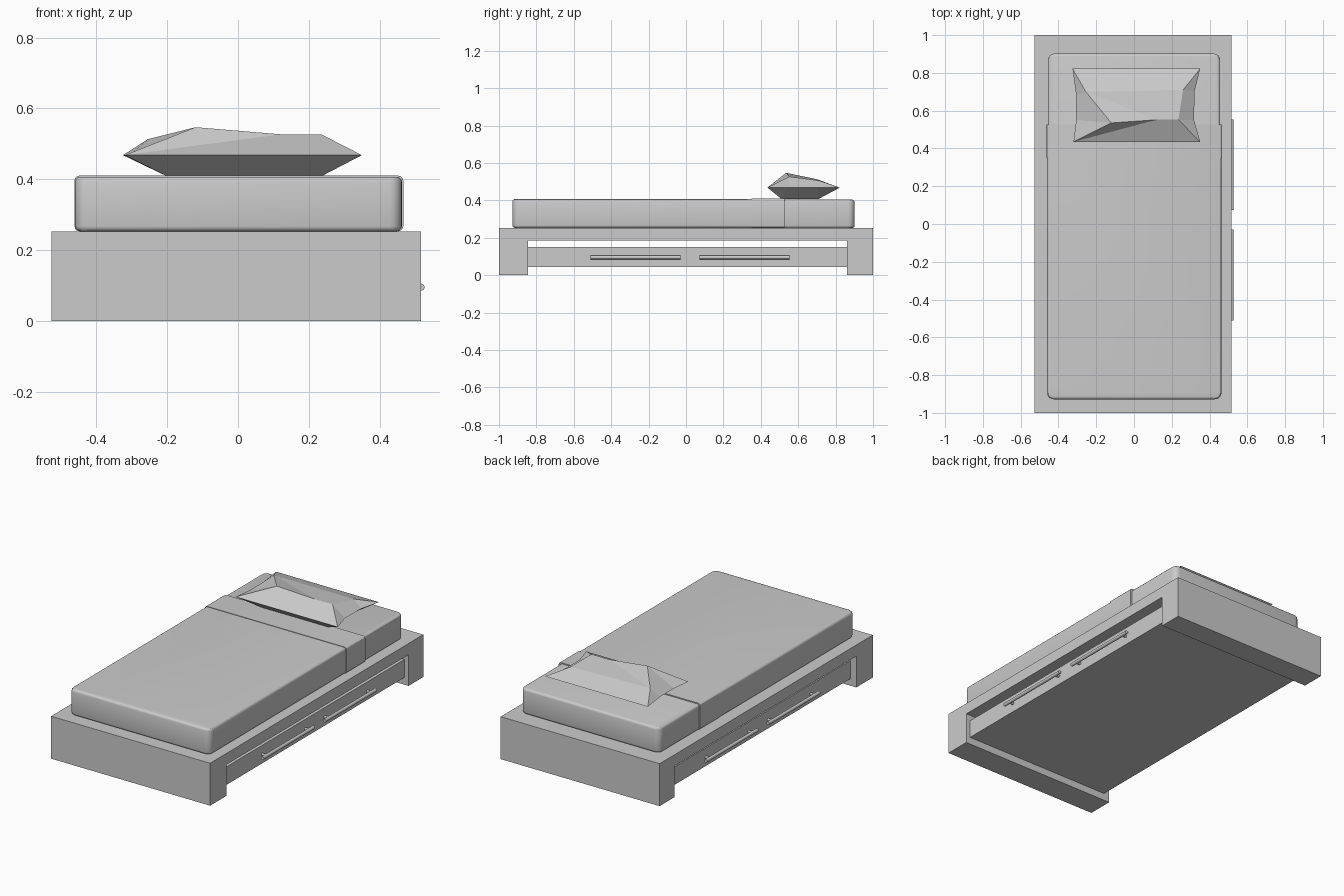
import bpy
import bmesh
from mathutils import Vector

if "Cube" in bpy.data.objects:
    bpy.data.objects.remove(bpy.data.objects["Cube"], do_unlink=True)

GREY = (0.6, 0.6, 0.6, 1)
mat = bpy.data.materials.new("plain grey")
mat.use_nodes = True
mat.diffuse_color = GREY
mat.node_tree.nodes["Principled BSDF"].inputs["Base Color"].default_value = GREY


def finish(name, bm, smooth=False):
    bmesh.ops.recalc_face_normals(bm, faces=bm.faces)
    mesh = bpy.data.meshes.new(name)
    bm.to_mesh(mesh)
    bm.free()
    mesh.materials.append(mat)
    ob = bpy.data.objects.new(name, mesh)
    bpy.context.collection.objects.link(ob)
    if smooth:
        bpy.ops.object.select_all(action="DESELECT")
        ob.select_set(True)
        bpy.context.view_layer.objects.active = ob
        bpy.ops.object.shade_smooth_by_angle()
    return ob


def box(name, low, high, corner=0, rounded=(), edge=0):
    """Box between two points; rounds the chosen upright corners, then the rims."""
    bm = bmesh.new()
    bmesh.ops.create_cube(bm, size=1)
    low, high = Vector(low), Vector(high)
    for v in bm.verts:
        v.co = (low + high) / 2 + v.co * (high - low)
    if corner:
        mid = (low.y + high.y) / 2
        upright = [e for e in bm.edges
                   if abs(e.verts[0].co.z - e.verts[1].co.z) > 0.01
                   and ("front" if e.verts[0].co.y < mid else "back") in rounded]
        bmesh.ops.bevel(bm, geom=upright, offset=corner, segments=5,
                        profile=0.5, affect="EDGES")
    if edge:
        # keep the cut ends square, round the rims on every other side
        cut_y = [y for y, side in ((low.y, "front"), (high.y, "back"))
                 if side not in rounded]
        rims = [e for e in bm.edges
                if abs(e.verts[0].co.z - e.verts[1].co.z) < 1e-4
                and len(e.link_faces) == 2
                and any(abs(f.normal.z) > 0.9 for f in e.link_faces)
                and not any(all(abs(v.co.y - y) < 1e-4 for v in e.verts)
                            for y in cut_y)]
        bmesh.ops.bevel(bm, geom=rims, offset=edge, segments=3,
                        profile=0.5, affect="EDGES")
    return finish(name, bm, smooth=bool(corner or edge))


def rod(bm, start, end, radius):
    start, end = Vector(start), Vector(end)
    turn = (end - start).to_track_quat("Z", "Y").to_matrix().to_4x4()
    turn.translation = (start + end) / 2
    bmesh.ops.create_cone(bm, cap_ends=True, segments=16, radius1=radius,
                          radius2=radius, depth=(end - start).length, matrix=turn)


# Bed frame: platform with a full-width leg panel at each end
profile = [(-1, 0), (-0.845, 0), (-0.845, 0.185), (0.862, 0.185),
           (0.862, 0), (1, 0), (1, 0.252), (-1, 0.252)]
bm = bmesh.new()
base = bm.faces.new([bm.verts.new((-0.527, y, z)) for y, z in profile])
side = bmesh.ops.extrude_face_region(bm, geom=[base])["geom"]
bmesh.ops.translate(bm, vec=(1.044, 0, 0),
                    verts=[v for v in side if isinstance(v, bmesh.types.BMVert)])
finish("bed_frame", bm)

# Drawer box under the platform, with handles on both long sides
box("drawer_box", (-0.49, -0.845, 0.043), (0.49, 0.862, 0.15))
for label, s in (("left", 1), ("right", -1)):
    for place, y0 in (("front", -0.51), ("back", 0.073)):
        bm = bmesh.new()
        y1, z = y0 + 0.48, 0.095
        rod(bm, (s * 0.517, y0, z), (s * 0.517, y1, z), 0.01)
        for y in (y0 + 0.04, y1 - 0.04):
            rod(bm, (s * 0.48, y, z), (s * 0.517, y, z), 0.008)
        finish(f"{label}_{place}_handle", bm, smooth=True)

# Mattress, blanket and the folded band of the blanket
box("mattress", (-0.456, -0.92, 0.252), (0.456, 0.902, 0.404),
    0.035, ("front", "back"), 0.014)
box("blanket", (-0.46, -0.928, 0.253), (0.463, 0.525, 0.407),
    0.035, ("front",), 0.014)
box("blanket_fold", (-0.462, 0.35, 0.253), (0.467, 0.527, 0.41),
    edge=0.014)

# Pillow: faceted cushion with pinched sides and an uneven crown
rim = [(-0.32, 0.435), (0.35, 0.435), (0.318, 0.55), (0.32, 0.7),
       (0.35, 0.822), (-0.325, 0.822), (-0.306, 0.68), (-0.306, 0.55)]
crown = [(-0.12, 0.535, 0.547), (0.12, 0.552, 0.527), (0.235, 0.552, 0.527),
         (0.26, 0.71, 0.506), (-0.255, 0.7, 0.513)]
foot = [(-0.2, 0.51), (0.235, 0.51), (0.235, 0.71), (-0.2, 0.71)]
bm = bmesh.new()
r = [bm.verts.new((x, y, 0.468)) for x, y in rim]
c = [bm.verts.new(p) for p in crown]
b = [bm.verts.new((x, y, 0.408)) for x, y in foot]
faces = [
    (r[0], c[1], c[0]), (r[0], r[1], c[1]), (r[1], c[2], c[1]),
    (r[1], r[2], c[2]), (r[2], r[3], c[3], c[2]), (r[3], r[4], c[3]),
    (r[4], r[5], c[4], c[3]), (r[5], r[6], c[4]), (r[6], r[7], c[0], c[4]),
    (r[7], r[0], c[0]), (c[0], c[1], c[4]), (c[1], c[3], c[4]),
    (c[1], c[2], c[3]),
    (r[0], r[1], b[1], b[0]), (r[1], r[2], b[1]), (r[2], r[3], b[2], b[1]),
    (r[3], r[4], b[2]), (r[4], r[5], b[3], b[2]), (r[5], r[6], b[3]),
    (r[6], r[7], b[0], b[3]), (r[7], r[0], b[0]), tuple(b)]
for f in faces:
    bm.faces.new(f)
finish("pillow", bm)
